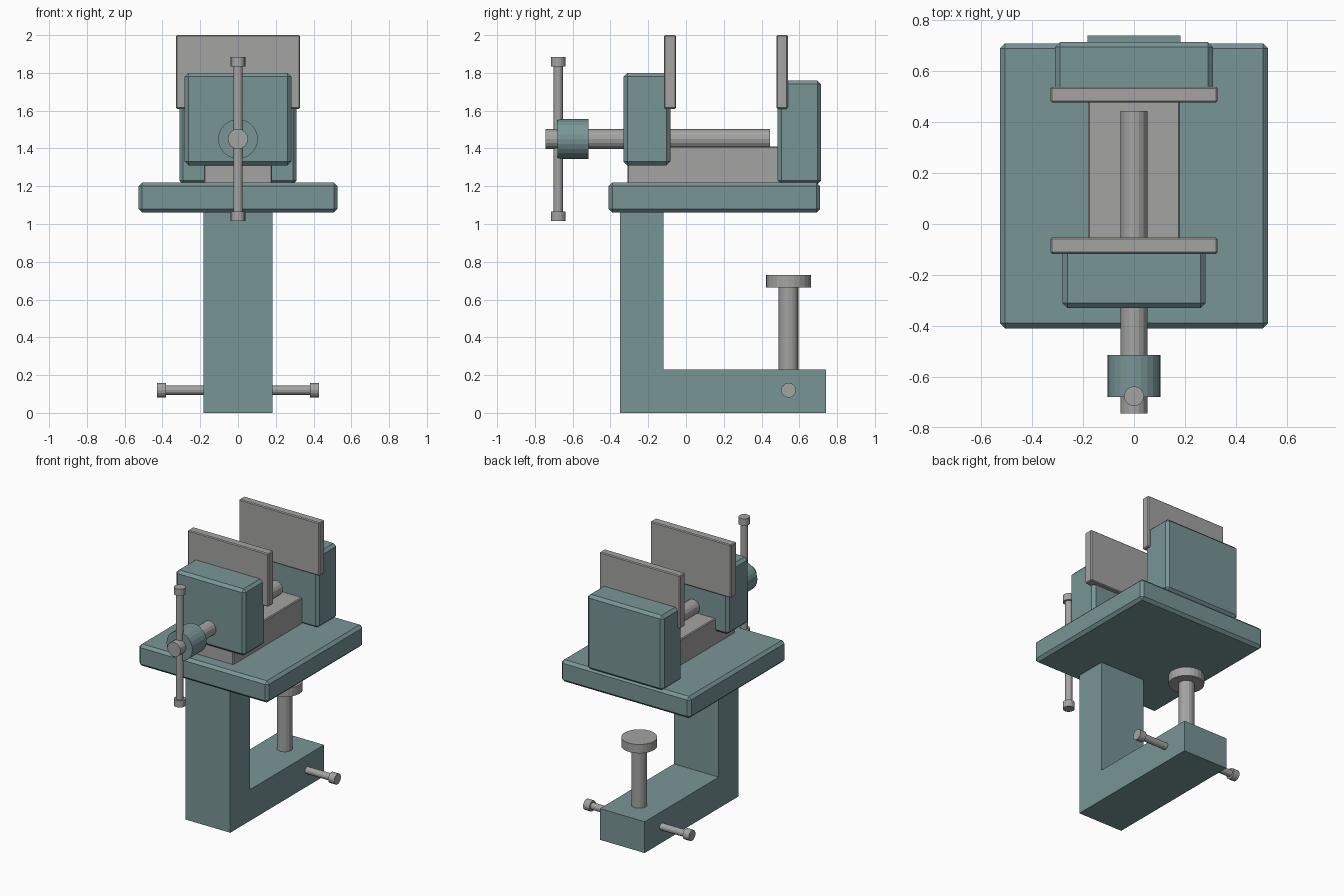
import bpy, bmesh
from mathutils import Matrix, Vector

if "Cube" in bpy.data.objects:
    bpy.data.objects.remove(bpy.data.objects["Cube"])


def paint(name, colour):
    mat = bpy.data.materials.new(name)
    mat.diffuse_color = (*colour, 1)
    mat.use_nodes = True
    mat.node_tree.nodes["Principled BSDF"].inputs["Base Color"].default_value = mat.diffuse_color
    return mat


teal = paint("teal_paint", (0.19, 0.30, 0.305))
steel = paint("steel", (0.37, 0.37, 0.365))


def finish(name, bm, mat):
    bmesh.ops.recalc_face_normals(bm, faces=bm.faces)
    mesh = bpy.data.meshes.new(name)
    bm.to_mesh(mesh)
    bm.free()
    ob = bpy.data.objects.new(name, mesh)
    bpy.context.collection.objects.link(ob)
    mesh.materials.append(mat)
    return ob


def box(name, half_x, y, z, bevel, mat=steel):
    bm = bmesh.new()
    size = Vector((2 * half_x, y[1] - y[0], z[1] - z[0]))
    centre = Vector((0, sum(y) / 2, sum(z) / 2))
    bmesh.ops.create_cube(bm, size=1, matrix=Matrix.Translation(centre) @ Matrix.Diagonal((*size, 1)))
    mod = finish(name, bm, mat).modifiers.new("chamfer", 'BEVEL')
    mod.width, mod.segments = bevel, 1


def rod(name, start, end, radius, mat=steel, sides=16):
    a, b = Vector(start), Vector(end)
    bm = bmesh.new()
    turn = (b - a).to_track_quat('Z', 'Y').to_matrix().to_4x4()
    bmesh.ops.create_cone(bm, cap_ends=True, segments=sides, radius1=radius, radius2=radius,
                          depth=(b - a).length, matrix=Matrix.Translation((a + b) / 2) @ turn)
    finish(name, bm, mat)


def handle(name, centre, axis, half):
    # sliding bar with a knob at each end
    c, d = Vector(centre), Vector(axis)
    rod(name + "_bar", c - d * (half - 0.02), c + d * (half - 0.02), 0.025)
    for i, s in enumerate((-1, 1)):
        rod(f"{name}_knob_{i}", c + d * s * (half - 0.05), c + d * s * half, 0.039)


# L-shaped clamp frame, extruded across x
profile = [(-0.35, 0), (0.74, 0), (0.74, 0.23), (-0.12, 0.23), (-0.12, 1.07), (-0.35, 1.07)]
bm = bmesh.new()
face = bm.faces.new([bm.verts.new((-0.182, y, z)) for y, z in profile])
out = bmesh.ops.extrude_face_region(bm, geom=[face])
bmesh.ops.translate(bm, vec=(0.364, 0, 0), verts=[v for v in out["geom"] if isinstance(v, bmesh.types.BMVert)])
finish("clamp_frame", bm, teal)

# Clamp screw, pad and handle
rod("clamp_screw", (0, 0.543, 0.2), (0, 0.543, 0.68), 0.053)
rod("clamp_pad", (0, 0.543, 0.665), (0, 0.543, 0.73), 0.12, sides=24)
handle("clamp_handle", (0, 0.543, 0.12), (1, 0, 0), 0.43)

# Base plate and slide
box("base_plate", 0.527, (-0.41, 0.71), (1.06, 1.22), 0.02, teal)
box("slide_bar", 0.18, (-0.31, 0.5), (1.2, 1.41), 0.006)

# Jaws with their steel faces
box("fixed_jaw", 0.31, (0.485, 0.715), (1.21, 1.76), 0.02, teal)
box("moving_jaw", 0.282, (-0.33, -0.083), (1.31, 1.80), 0.02, teal)
box("fixed_jaw_plate", 0.328, (0.478, 0.539), (1.61, 2.0), 0.006)
box("moving_jaw_plate", 0.328, (-0.117, -0.053), (1.61, 2.0), 0.006)

# Main screw, hub and handle
rod("main_screw", (0, -0.745, 1.45), (0, 0.445, 1.45), 0.053)
rod("screw_hub", (0, -0.68, 1.45), (0, -0.515, 1.45), 0.105, teal, 24)
handle("main_handle", (0, -0.677, 1.45), (0, 0, 1), 0.435)
